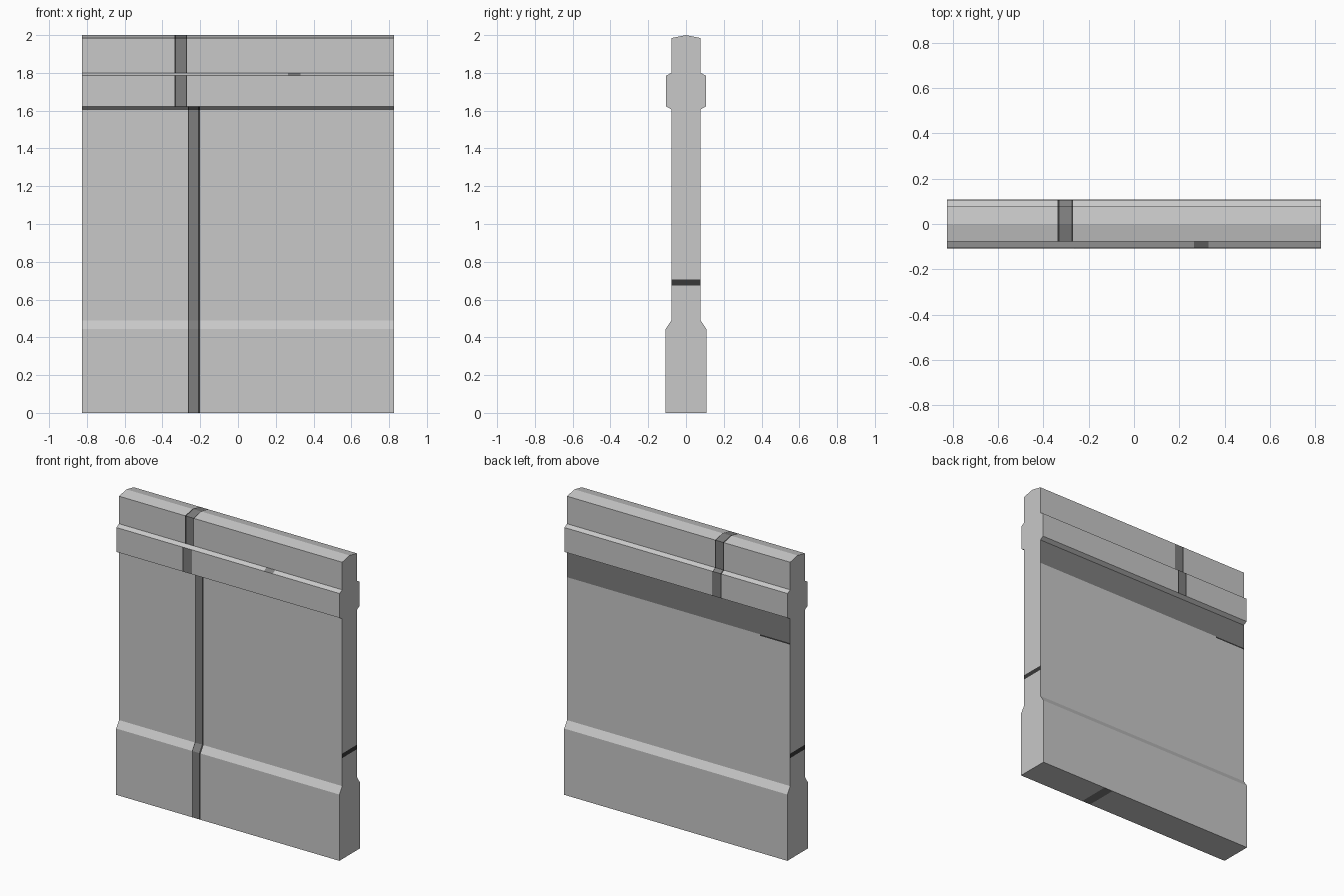
import bpy, bmesh

if "Cube" in bpy.data.objects:
    bpy.data.objects.remove(bpy.data.objects["Cube"])

HALF = 0.825  # half length of the panel


def material(name, v):
    m = bpy.data.materials.new(name)
    m.diffuse_color = (v, v, v, 1)
    m.use_nodes = True
    m.node_tree.nodes["Principled BSDF"].inputs["Base Color"].default_value = m.diffuse_color
    return m


# Half cross-section (y, z) from the bottom to the ridge
half = [(0.108, 0), (0.108, 0.443), (0.078, 0.488), (0.078, 1.607),
        (0.105, 1.622), (0.105, 1.785), (0.078, 1.80), (0.078, 1.984)]
profile = half + [(0, 2.0)] + [(-y, z) for y, z in reversed(half)]

# Wall panel: extruded section
bm = bmesh.new()
section = bm.faces.new([bm.verts.new((-HALF, y, z)) for y, z in profile])
ext = bmesh.ops.extrude_face_region(bm, geom=[section])
moved = [g for g in ext["geom"] if isinstance(g, bmesh.types.BMVert)]
bmesh.ops.translate(bm, verts=moved, vec=(2 * HALF, 0, 0))
bmesh.ops.recalc_face_normals(bm, faces=bm.faces[:])


def cut(co, no):
    bmesh.ops.bisect_plane(bm, geom=bm.verts[:] + bm.edges[:] + bm.faces[:],
                           dist=1e-5, plane_co=co, plane_no=no)


# Joint lines, cut into the surface
CAP = (-0.337, -0.328, -0.275, -0.270)     # joint in the coping
WALL = (-0.265, -0.259, -0.212, -0.200)    # joint in the lower wall
PATCH = (0.265, 0.33)                      # mark on the ledge and underside
for x in CAP + WALL + PATCH + (-0.6,):
    cut((x, 0, 0), (1, 0, 0))
for z in (0.675, 0.705, 1.433, 1.443):
    cut((0, 0, z), (0, 0, 1))


def strip(x, s):
    """0 outside the joint, 1 inside it, 2 on its dark edges."""
    if not s[0] < x < s[3]:
        return 0
    return 1 if s[1] < x < s[2] else 2


def colour(f):
    c, n = f.calc_center_median(), f.normal
    if abs(n.x) > 0.9:                               # end seam
        return 2 if 0.675 < c.z < 0.705 else 0
    in_patch = PATCH[0] < c.x < PATCH[1]
    if n.z < -0.9:                                   # underside
        return 1 if in_patch else 0
    if c.z > 1.615:                                  # coping
        if c.y < -0.08 and n.z > 0.5:                # front ledge
            return 1 if in_patch else 0
        return strip(c.x, CAP)
    if c.y < 0:                                      # front wall
        return strip(c.x, WALL)
    if n.y > 0.9 and c.z > 1.443:                    # back band
        return 1
    if n.y > 0.9 and c.z > 1.433 and c.x < -0.6:
        return 2
    return 0


bm.normal_update()
for f in bm.faces:
    f.material_index = colour(f)

mesh = bpy.data.meshes.new("wall_panel")
bm.to_mesh(mesh)
bm.free()
for m in (material("light concrete", 0.58), material("dark joint", 0.21),
          material("black edge", 0.04)):
    mesh.materials.append(m)
bpy.context.collection.objects.link(bpy.data.objects.new("wall_panel", mesh))
